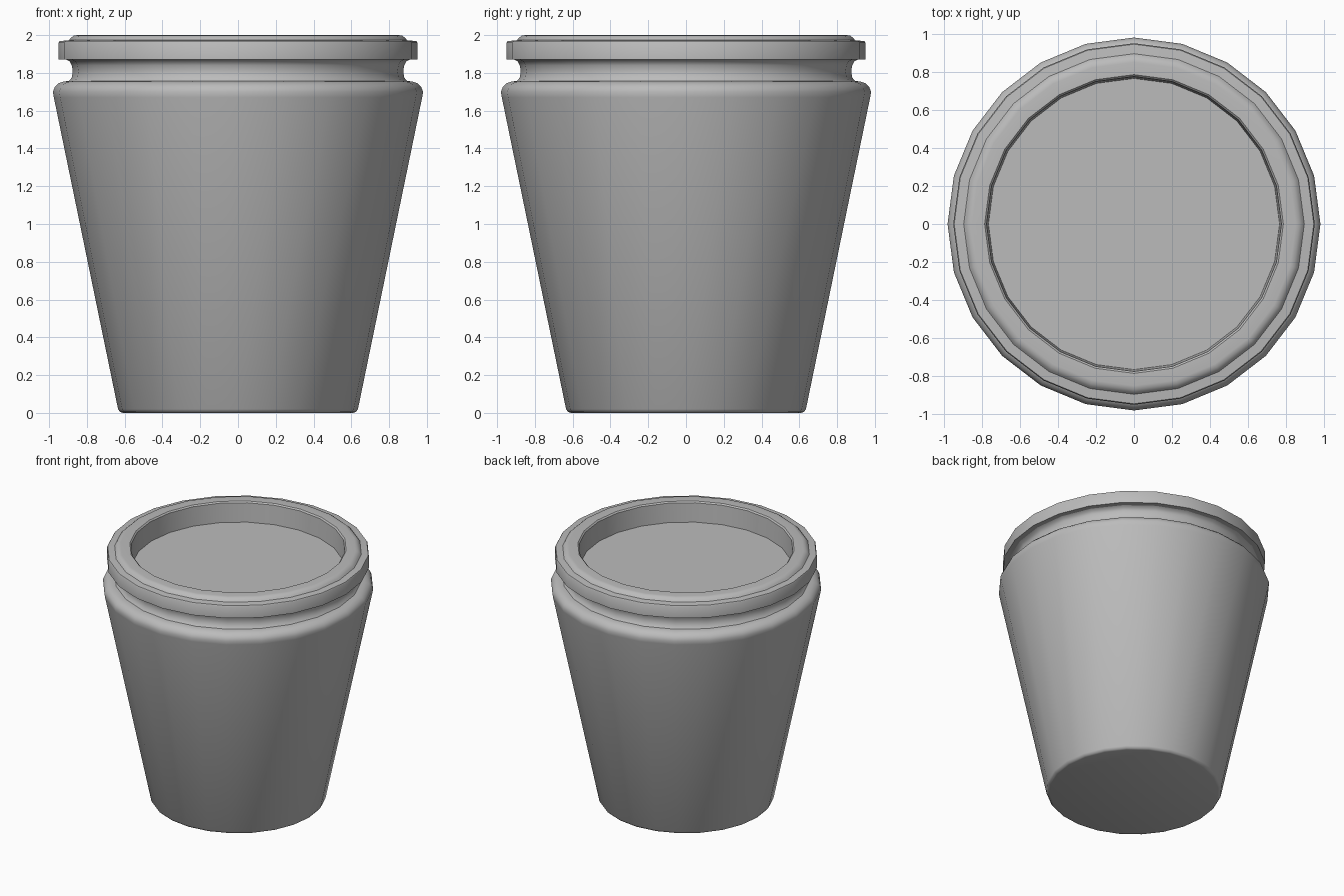
import bpy
import bmesh
import math

SIDES = 24

cube = bpy.data.objects.get("Cube")
if cube:
    bpy.data.objects.remove(cube, do_unlink=True)

# Single plain grey for the whole pot
grey = bpy.data.materials.new("plain_grey")
grey.use_nodes = True
colour = (0.5, 0.5, 0.5, 1.0)
grey.diffuse_color = colour
grey.node_tree.nodes["Principled BSDF"].inputs["Base Color"].default_value = colour


def lathe(name, profile, cap):
    """Turn an outline of (radius, height) around z; cap 0 or -1 closes that end."""
    bm = bmesh.new()
    rings = []
    for r, z in profile:
        angles = [2 * math.pi * i / SIDES for i in range(SIDES)]
        rings.append([bm.verts.new((r * math.cos(a), r * math.sin(a), z)) for a in angles])
    for low, high in zip(rings, rings[1:]):
        for i in range(SIDES):
            j = (i + 1) % SIDES
            bm.faces.new((low[i], low[j], high[j], high[i]))
    end = rings[cap]
    bm.faces.new(end[::-1] if cap == 0 else end)
    mesh = bpy.data.meshes.new(name)
    bm.to_mesh(mesh)
    bm.free()
    mesh.materials.append(grey)
    obj = bpy.data.objects.new(name, mesh)
    bpy.context.collection.objects.link(obj)
    bpy.ops.object.select_all(action="DESELECT")
    obj.select_set(True)
    bpy.context.view_layer.objects.active = obj
    bpy.ops.object.shade_smooth_by_angle(angle=math.radians(40))
    return obj


# Tapered cup with rounded foot, rounded shoulder and a waisted neck
lathe("cup_body", [
    (0.61, 0.0), (0.625, 0.005), (0.635, 0.02),
    (0.975, 1.67), (0.98, 1.70), (0.97, 1.725), (0.95, 1.745), (0.92, 1.755),
    (0.895, 1.757), (0.88, 1.775), (0.875, 1.81), (0.88, 1.84), (0.89, 1.86), (0.91, 1.87),
], cap=0)

# Lid: overhanging rim, raised inner ring and sunken centre panel
lathe("lid", [
    (0.91, 1.87), (0.95, 1.87), (0.95, 1.96), (0.945, 1.968),
    (0.895, 1.973), (0.885, 1.985), (0.87, 1.997), (0.85, 2.0),
    (0.785, 2.0), (0.775, 1.99), (0.765, 1.84),
], cap=-1)
